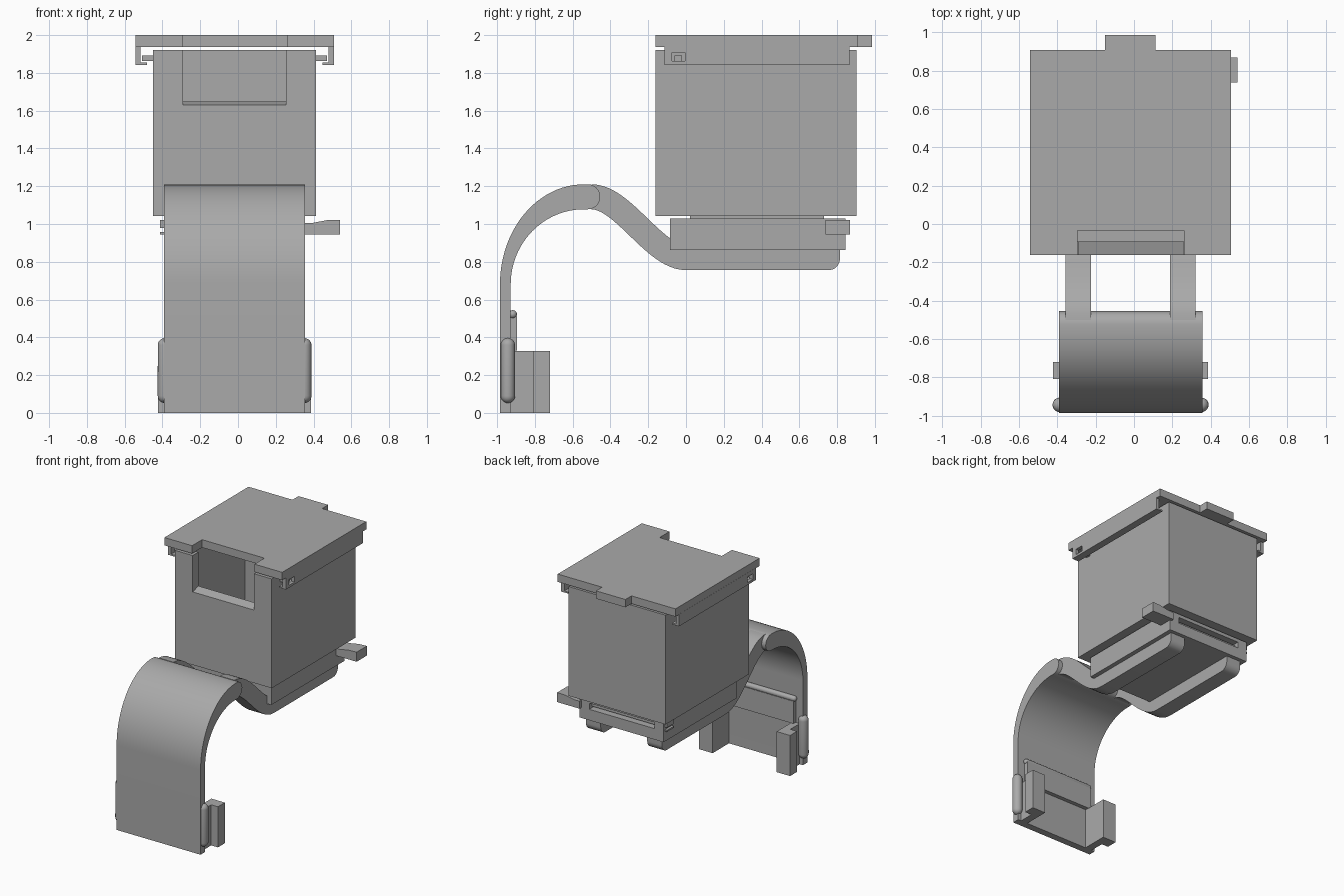
import bpy, bmesh, math
from mathutils import Vector

if "Cube" in bpy.data.objects:
    bpy.data.objects.remove(bpy.data.objects["Cube"])

grey = bpy.data.materials.new("plain_grey")
grey.diffuse_color = (0.4, 0.4, 0.4, 1)
grey.use_nodes = True
grey.node_tree.nodes["Principled BSDF"].inputs["Base Color"].default_value = grey.diffuse_color
CX = -0.018  # mirror line of the model


def finish(name, bm, smooth=False):
    bmesh.ops.recalc_face_normals(bm, faces=bm.faces)
    me = bpy.data.meshes.new(name)
    bm.to_mesh(me)
    bm.free()
    ob = bpy.data.objects.new(name, me)
    bpy.context.collection.objects.link(ob)
    me.materials.append(grey)
    if smooth:
        bpy.ops.object.select_all(action='DESELECT')
        bpy.context.view_layer.objects.active = ob
        ob.select_set(True)
        bpy.ops.object.shade_smooth_by_angle(angle=math.radians(30))
    return ob


def prism(name, pts, a, b, axis, smooth=False):
    """Extrude a 2D outline from a to b: x takes (y,z), y takes (x,z), z takes (x,y)."""
    place = {'x': lambda p, t: (t, p[0], p[1]),
             'y': lambda p, t: (p[0], t, p[1]),
             'z': lambda p, t: (p[0], p[1], t)}[axis]
    bm = bmesh.new()
    lo = [bm.verts.new(place(p, a)) for p in pts]
    hi = [bm.verts.new(place(p, b)) for p in pts]
    bm.faces.new(lo)
    bm.faces.new(hi)
    for i in range(len(pts)):
        j = (i + 1) % len(pts)
        bm.faces.new((lo[i], lo[j], hi[j], hi[i]))
    return finish(name, bm, smooth)


def box(name, x, y, z):
    return prism(name, [(x[0], y[0]), (x[1], y[0]), (x[1], y[1]), (x[0], y[1])], z[0], z[1], 'z')


def cut(ob, cutter):
    mod = ob.modifiers.new("cut", 'BOOLEAN')
    mod.operation = 'DIFFERENCE'
    mod.solver = 'EXACT'
    mod.object = cutter
    bpy.context.view_layer.objects.active = ob
    bpy.ops.object.modifier_apply(modifier=mod.name)
    bpy.data.objects.remove(cutter)


# Hollow container with a front window and sloping sill
container = box("container", (-0.45, 0.414), (-0.162, 0.902), (1.042, 1.922))
cut(container, box("cavity", (-0.38, 0.344), (-0.09, 0.63), (1.11, 2.1)))
cut(container, prism("window", [(-0.3, 1.59), (-0.05, 1.661), (-0.05, 2.2), (-0.3, 2.2)],
                     -0.29, 0.255, 'x'))

# Lid with front notch and rear tab
prism("lid", [(-0.542, -0.162), (-0.295, -0.162), (-0.295, -0.035), (0.26, -0.035),
              (0.26, -0.162), (0.507, -0.162), (0.507, 0.908), (0.113, 0.908),
              (0.113, 0.985), (-0.15, 0.985), (-0.15, 0.908), (-0.542, 0.908)],
      1.937, 2.0, 'z')

# Hooked lid rails and the pins that sit in their holes
for s, side in ((-1, "left"), (1, "right")):
    def mx(v):
        return CX + s * v
    prof = [(mx(0.525), 1.94), (mx(0.525), 1.843), (mx(0.465), 1.843), (mx(0.465), 1.855),
            (mx(0.497), 1.855), (mx(0.497), 1.94)]
    rail = prism("lid_rail_" + side, prof, -0.115, 0.865, 'y')
    cut(rail, box("hole", sorted((mx(0.48), mx(0.56))), (-0.075, -0.005), (1.862, 1.908)))
    box("lid_pin_" + side, sorted((mx(0.42), mx(0.49))), (-0.06, -0.02), (1.862, 1.892))

# Neck, base plate with rear slot
box("neck", (-0.36, 0.325), (0.02, 0.73), (1.02, 1.05))
base = box("base_plate", (-0.392, 0.356), (-0.085, 0.845), (0.862, 1.028))
cut(base, box("slot", (-0.31, 0.27), (0.76, 0.9), (0.95, 1.0)))

# Sliding latch lever with small ends on the other side
prism("latch_lever", [(0.34, 0.945), (0.54, 0.945), (0.54, 1.022), (0.47, 1.02), (0.39, 1.005),
                      (0.34, 1.005)], 0.738, 0.868, 'y')
box("latch_bar", (-0.33, 0.29), (0.79, 0.81), (0.962, 0.985))
box("latch_end_upper", (-0.412, -0.38), (0.74, 0.83), (0.978, 1.02))
box("latch_end_lower", (-0.412, -0.38), (0.74, 0.83), (0.945, 0.958))

# S-curved support arms running under the base plate
R = 0.066
upper, lower = [], []
N = 24
for i in range(N + 1):
    t = i / N
    y = -0.5 * t
    z = 0.822 + 0.322 * (3 * t * t - 2 * t ** 3)
    d = Vector((-0.5, 0.322 * 6 * t * (1 - t))).normalized()
    n = Vector((d.y, -d.x)) * R
    upper.append((y + n.x, z + n.y))
    lower.append((y - n.x, z - n.y))
nose = [(0.755 + 0.06 * math.sin(a), 0.816 - 0.06 * math.cos(a))
        for a in [k * math.pi / 16 for k in range(9)]]
arm = upper[::-1] + [(0.815, 0.888)] + nose[::-1] + lower
for s, side in ((-1, "left"), (1, "right")):
    prism("arm_" + side, arm, *sorted((CX + s * 0.207, CX + s * 0.338)), 'x', smooth=True)

# Wide curved flap with rounded top end
arc = [k * math.pi / 48 for k in range(25)]
outer = [(-0.54 - 0.445 * math.cos(a), 0.68 + 0.53 * math.sin(a)) for a in arc]
inner = [(-0.54 - 0.388 * math.cos(a), 0.68 + 0.398 * math.sin(a)) for a in arc]
cap = [(-0.52 + R * math.cos(a), 1.144 + R * math.sin(a))
       for a in [math.pi / 2 - k * math.pi / 12 for k in range(13)]]
prism("flap", [(-0.985, 0.0)] + outer + cap + inner[::-1] + [(-0.928, 0.0)],
      -0.392, 0.356, 'x', smooth=True)


# Rounded bumpers on the flap edges and a rounded bar on its back
def capsule(name, start, end, r):
    axis = Vector(end) - Vector(start)
    bm = bmesh.new()
    bmesh.ops.create_uvsphere(bm, u_segments=20, v_segments=12, radius=r)
    # stretch along the axis by moving the upper half
    bmesh.ops.bisect_plane(bm, geom=bm.verts[:] + bm.edges[:] + bm.faces[:],
                           plane_co=(0, 0, r * 0.05), plane_no=(0, 0, 1))
    for v in bm.verts:
        if v.co.z > r * 0.02:
            v.co.z += axis.length
    q = Vector((0, 0, 1)).rotation_difference(axis)
    for v in bm.verts:
        v.co = q @ v.co + Vector(start)
    return finish(name, bm, True)


for s, side in ((-1, "left"), (1, "right")):
    x = CX + s * 0.369
    capsule("bumper_" + side, (x, -0.943, 0.09), (x, -0.943, 0.358), 0.038)
capsule("flap_bar", (-0.32, -0.917, 0.522), (0.284, -0.917, 0.522), 0.022)

# Back panel and hooked clips at the foot of the flap
box("back_panel", (-0.33, 0.294), (-0.935, -0.895), (0.33, 0.51))
for s, side in ((-1, "left"), (1, "right")):
    outline = [(0.285, -0.935), (0.345, -0.935), (0.345, -0.808), (0.405, -0.808),
               (0.405, -0.72), (0.285, -0.72)]
    prism("clip_" + side, [(CX + s * u, v) for u, v in outline], 0.0, 0.327, 'z')
